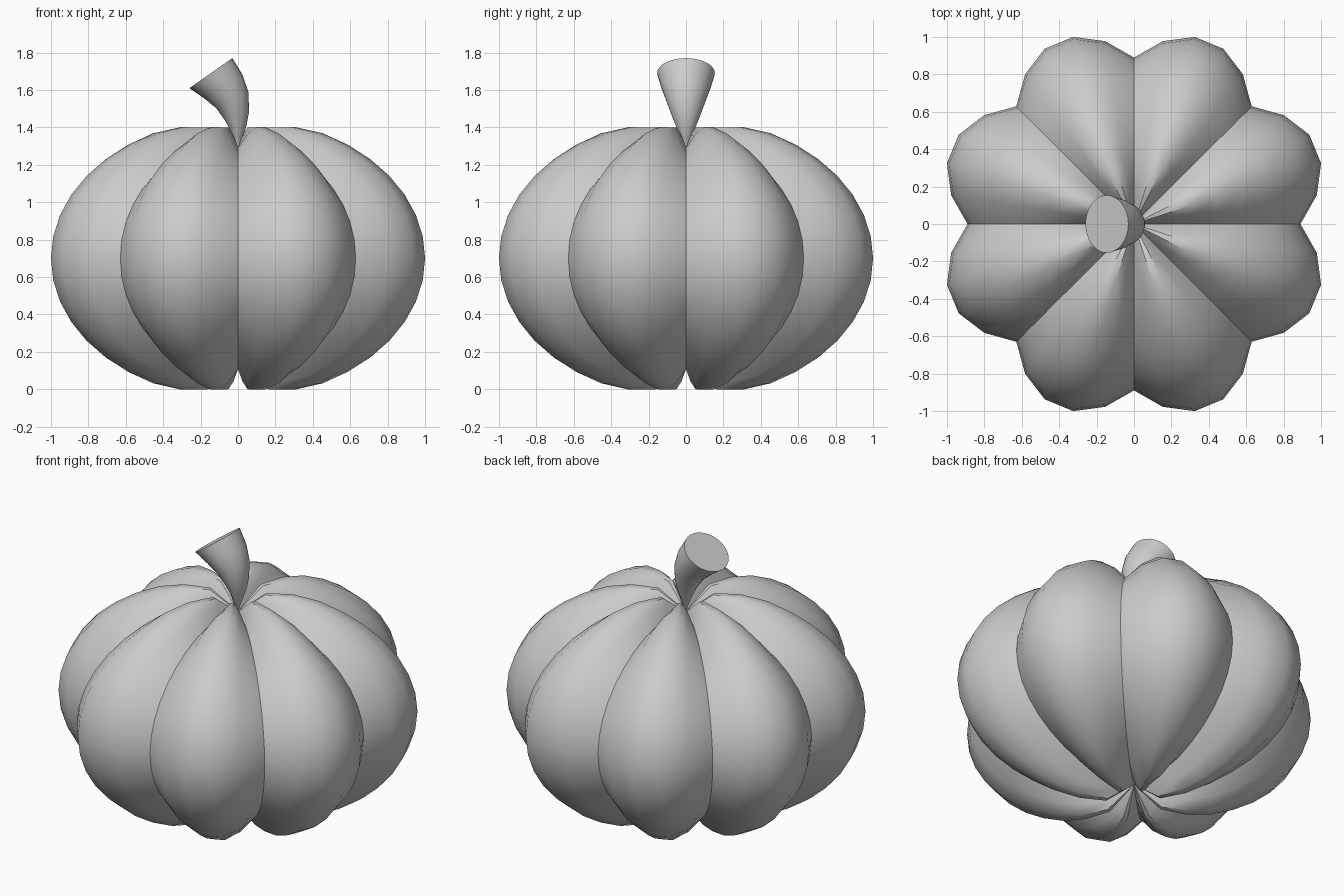
import bpy, bmesh, math
from mathutils import Vector

if "Cube" in bpy.data.objects:
    bpy.data.objects.remove(bpy.data.objects["Cube"])


def loft(name, rings, start=None, end=None, cap=False):
    """Skin closed rings of points, with optional tip points or a flat end cap."""
    bm = bmesh.new()
    loops = [[bm.verts.new(p) for p in ring] for ring in rings]
    n = len(loops[0])
    for a, b in zip(loops, loops[1:]):
        for i in range(n):
            j = (i + 1) % n
            bm.faces.new((a[i], a[j], b[j], b[i]))
    for tip, loop in ((start, loops[0]), (end, loops[-1])):
        if tip is not None:
            v = bm.verts.new(tip)
            for i in range(n):
                bm.faces.new((v, loop[i], loop[(i + 1) % n]))
    if cap:
        bm.faces.new(loops[-1])
    bmesh.ops.recalc_face_normals(bm, faces=bm.faces)
    mesh = bpy.data.meshes.new(name)
    bm.to_mesh(mesh)
    bm.free()
    ob = bpy.data.objects.new(name, mesh)
    bpy.context.collection.objects.link(ob)
    bpy.ops.object.select_all(action='DESELECT')
    bpy.context.view_layer.objects.active = ob
    ob.select_set(True)
    bpy.ops.object.shade_smooth_by_angle(angle=math.radians(40))
    return ob


# Body: sphere with eight lobes and dimpled poles
SEGS, RINGS, MID = 40, 20, 0.70
dimple = {1: 0.945, 2: 0.983}
rings = []
for k in range(1, RINGS):
    phi = math.pi * k / RINGS
    d = dimple.get(min(k, RINGS - k), 1.0)
    ring = []
    for i in range(SEGS):
        t = 2 * math.pi * i / SEGS
        r = 0.89 + 0.17 * abs(math.sin(4 * t))
        ring.append((r * math.sin(phi) * math.cos(t),
                     r * math.sin(phi) * math.sin(t),
                     MID + 0.713 * r * math.cos(phi) * d))
    rings.append(ring)
loft("pumpkin_body", rings, (0, 0, MID + 0.57), (0, 0, MID - 0.57))

# Stem: flared horn bending to the left (x, z, radius, lean in degrees)
path = [(0, 1.30, 0.008, 0), (0, 1.35, 0.027, 4), (0, 1.40, 0.046, 10),
        (-0.006, 1.46, 0.068, 18), (-0.03, 1.545, 0.096, 26),
        (-0.08, 1.62, 0.121, 31), (-0.145, 1.69, 0.14, 35)]
stem = []
for x, z, r, lean in path:
    a = math.radians(lean)
    side = Vector((math.cos(a), 0, math.sin(a)))
    stem.append([Vector((x, 0, z)) + side * r * math.cos(t) + Vector((0, 1.1 * r * math.sin(t), 0))
                 for t in (2 * math.pi * i / 32 for i in range(32))])
loft("stem", stem, start=(0, 0, 1.27), cap=True)
